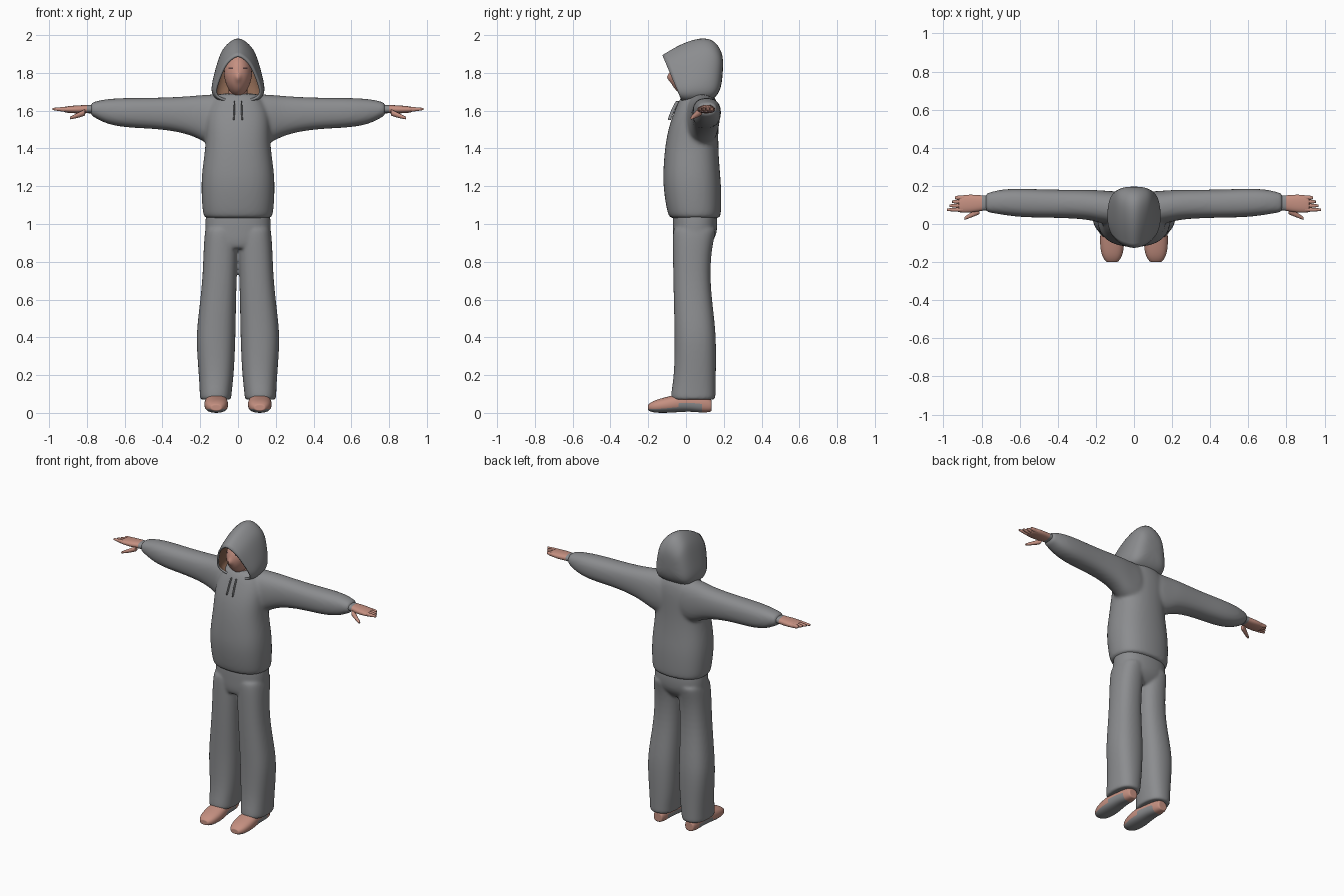
import bpy, bmesh, math
from mathutils import Vector

cube = bpy.data.objects.get("Cube")
if cube:
    bpy.data.objects.remove(cube, do_unlink=True)


def material(name, red, green, blue):
    mat = bpy.data.materials.new(name)
    mat.use_nodes = True
    mat.diffuse_color = (red, green, blue, 1)
    mat.node_tree.nodes["Principled BSDF"].inputs["Base Color"].default_value = (red, green, blue, 1)
    return mat


GREY = material("grey_cloth", .26, .265, .275)
SKIN = material("skin", .56, .28, .22)
BROWN = material("brown_lining", .25, .13, .08)
DARK = material("dark_eye", .1, .05, .05)


def add_rings(bm, rings, caps=(True, True)):
    """Bridge equal closed rings of points into a tube, with optional end caps."""
    rows = [[bm.verts.new(point) for point in ring] for ring in rings]
    count = len(rows[0])
    for low, high in zip(rows, rows[1:]):
        for i in range(count):
            j = (i + 1) % count
            bm.faces.new((low[i], low[j], high[j], high[i]))
    for row, wanted in zip((rows[0], rows[-1]), caps):
        if wanted:
            bm.faces.new(row)


def loft(bm, axis, sections, side=1, power=2.4, count=16):
    """Sections: position on the axis, then the ranges on the other two axes."""
    rings = []

    def ring(section, scale):
        pos, a0, a1, b0, b1 = section
        points = []
        for i in range(count):
            angle = math.tau * i / count
            c, s = math.cos(angle), math.sin(angle)
            a = (a0 + a1) / 2 + (a1 - a0) / 2 * scale * math.copysign(abs(c) ** (2 / power), c)
            b = (b0 + b1) / 2 + (b1 - b0) / 2 * scale * math.copysign(abs(s) ** (2 / power), s)
            x, y, z = {"x": (pos, a, b), "y": (a, pos, b), "z": (a, b, pos)}[axis]
            points.append((x * side, y, z))
        return points

    rings.append(ring(sections[0], .85))
    rings += [ring(section, 1.02) for section in sections]
    rings.append(ring(sections[-1], .85))
    add_rings(bm, rings)


def finish(name, bm, mats, rule=None, subdivide=2, voxel=0):
    bmesh.ops.recalc_face_normals(bm, faces=bm.faces)
    for face in bm.faces:
        face.smooth = True
        if rule:
            face.material_index = rule(face.calc_center_median(), face.normal)
    mesh = bpy.data.meshes.new(name)
    bm.to_mesh(mesh)
    bm.free()
    for mat in mats:
        mesh.materials.append(mat)
    obj = bpy.data.objects.new(name, mesh)
    bpy.context.collection.objects.link(obj)
    if subdivide:
        mod = obj.modifiers.new("round", "SUBSURF")
        mod.levels = mod.render_levels = subdivide
    if voxel:
        # Fuse overlapping volumes into one soft garment
        mod = obj.modifiers.new("fuse", "REMESH")
        mod.mode = "VOXEL"
        mod.voxel_size = voxel
        mod.use_smooth_shade = True
        mod = obj.modifiers.new("soften", "SMOOTH")
        mod.iterations = 8
    return obj


SIDES = ((1, "left"), (-1, "right"))

# Sweatshirt: body and both sleeves
bm = bmesh.new()
body = [(1.03, .178, -.085, .18), (1.06, .188, -.1, .187), (1.2, .196, -.122, .187),
        (1.3, .188, -.12, .177), (1.42, .17, -.11, .17), (1.52, .172, -.09, .172),
        (1.6, .165, -.06, .172), (1.66, .13, -.035, .16), (1.69, .1, -.01, .14)]
loft(bm, "z", [(z, -w, w, front, back) for z, w, front, back in body])
sleeve = [(.06, -.01, .17, 1.4, 1.69), (.16, .0, .175, 1.42, 1.685), (.22, .02, .18, 1.46, 1.68),
          (.32, .03, .18, 1.49, 1.672), (.45, .033, .18, 1.505, 1.668), (.6, .035, .187, 1.51, 1.668),
          (.7, .05, .182, 1.53, 1.662), (.76, .06, .165, 1.565, 1.648), (.78, .065, .16, 1.575, 1.64)]
for side, _ in SIDES:
    loft(bm, "x", sleeve, side)
finish("sweatshirt", bm, [GREY], voxel=.01)

# Trousers: hips and both legs
bm = bmesh.new()
hips = [(.87, .14, -.06, .11), (.91, .172, -.07, .145), (.96, .175, -.07, .168), (1.07, .172, -.07, .165)]
loft(bm, "z", [(z, -w, w, front, back) for z, w, front, back in hips])
leg = [(.98, .0, .174, -.07, .165), (.88, .0, .182, -.07, .135), (.7, .008, .187, -.067, .125),
       (.5, .012, .212, -.062, .15), (.38, .014, .222, -.06, .16), (.2, .022, .207, -.062, .158),
       (.1, .035, .202, -.08, .156), (.07, .035, .202, -.08, .156)]
for side, _ in SIDES:
    loft(bm, "z", leg, side)
finish("trousers", bm, [GREY], voxel=.008)

# Hood: pointed arches from the brim to the back, with a brown lining
outline = [(.13, .38), (.27, .62), (.55, .85), (.78, 1), (.92, .88), (.98, .5)]
arches = [(-.13, 1.905, -.02, 1.645, .128, 1), (-.03, 1.968, .0, 1.635, .145, 1),
          (.08, 2.005, .05, 1.635, .147, .9), (.15, 1.99, .11, 1.645, .138, .7),
          (.19, 1.93, .16, 1.665, .115, .6), (.2, 1.86, .19, 1.73, .06, .6)]
rings = []
for top_y, top_z, low_y, low_z, width, bend in arches:
    top, low = Vector((0, top_y, top_z)), Vector((0, low_y, low_z))
    half = [top.lerp(low, t) + Vector((width * f ** bend, 0, 0)) for t, f in outline]
    mirrored = [Vector((-p.x, p.y, p.z)) for p in reversed(half)]
    rings.append([top] + half + [low] + mirrored)
bm = bmesh.new()
add_rings(bm, rings, caps=(False, True))
hood = finish("hood", bm, [GREY, BROWN])
shell = hood.modifiers.new("thickness", "SOLIDIFY")
shell.thickness = .012
shell.offset = -1
shell.material_offset = 1

# Head with a narrow chin, a nose and eyes
bm = bmesh.new()
bmesh.ops.create_uvsphere(bm, u_segments=48, v_segments=36, radius=1)
for vert in bm.verts:
    x, y, z = vert.co
    taper = 1 + .15 * min(z, 0)
    vert.co = (x * .074 * taper, y * .11 + .025, z * .115 + 1.79)
    if y < 0:
        vert.co.y -= .016 * math.exp(-(vert.co.x / .014) ** 2 - ((vert.co.z - 1.775) / .022) ** 2)


def eye_rule(center, normal):
    return int(center.y < 0 and abs(abs(center.x) - .038) < .013 and abs(center.z - 1.825) < .007)


finish("head", bm, [SKIN, DARK], eye_rule, subdivide=0)

bm = bmesh.new()
loft(bm, "z", [(1.6, -.055, .055, .0, .12), (1.74, -.05, .05, .0, .11)])
finish("neck", bm, [SKIN])

# Drawstrings at the neckline
for side, label in SIDES:
    bm = bmesh.new()
    loft(bm, "z", [(1.55, .018, .026, -.098, -.08), (1.6, .016, .024, -.082, -.06),
                   (1.65, .014, .022, -.055, -.035)], side, count=8)
    finish(label + "_drawstring", bm, [GREY], subdivide=1)

# Hands: palm, four fingers and a thumb; the wrist is covered
palm = [(.74, .075, .148, 1.585, 1.633), (.8, .07, .15, 1.587, 1.63), (.85, .06, .155, 1.585, 1.628),
        (.9, .06, .152, 1.588, 1.624), (.92, .062, .142, 1.592, 1.62)]
thumb = [(.81, .05, .09, 1.572, 1.61), (.85, .035, .065, 1.56, 1.588), (.89, .02, .038, 1.553, 1.568)]
for side, label in SIDES:
    bm = bmesh.new()
    loft(bm, "x", palm, side)
    loft(bm, "x", thumb, side, count=8)
    for i in range(4):
        y, tip = .075 + .021 * i, .982 - .014 * i
        loft(bm, "x", [(.88, y - .012, y + .012, 1.59, 1.622), (.93, y - .012, y + .012, 1.594, 1.62),
                       (tip, y - .007, y + .007, 1.603, 1.615)], side, count=8)
    finish(label + "_hand", bm, [SKIN, GREY], lambda c, n: int(abs(c.x) < .8))

# Shoes with grey soles and a grey patch on the sides
shoe = [(-.2, .085, .145, .012, .045), (-.17, .06, .17, .0, .067), (-.1, .05, .18, .0, .085),
        (-.04, .055, .176, .004, .1), (.02, .065, .168, .008, .1), (.09, .073, .162, .0, .095),
        (.135, .085, .15, .006, .07)]


def sole_rule(center, normal):
    return int((normal.z < -.5 and center.y < .03) or (-.04 < center.y < .1 and center.z < .06))


for side, label in SIDES:
    bm = bmesh.new()
    loft(bm, "y", shoe, side)
    finish(label + "_shoe", bm, [SKIN, GREY], sole_rule)
